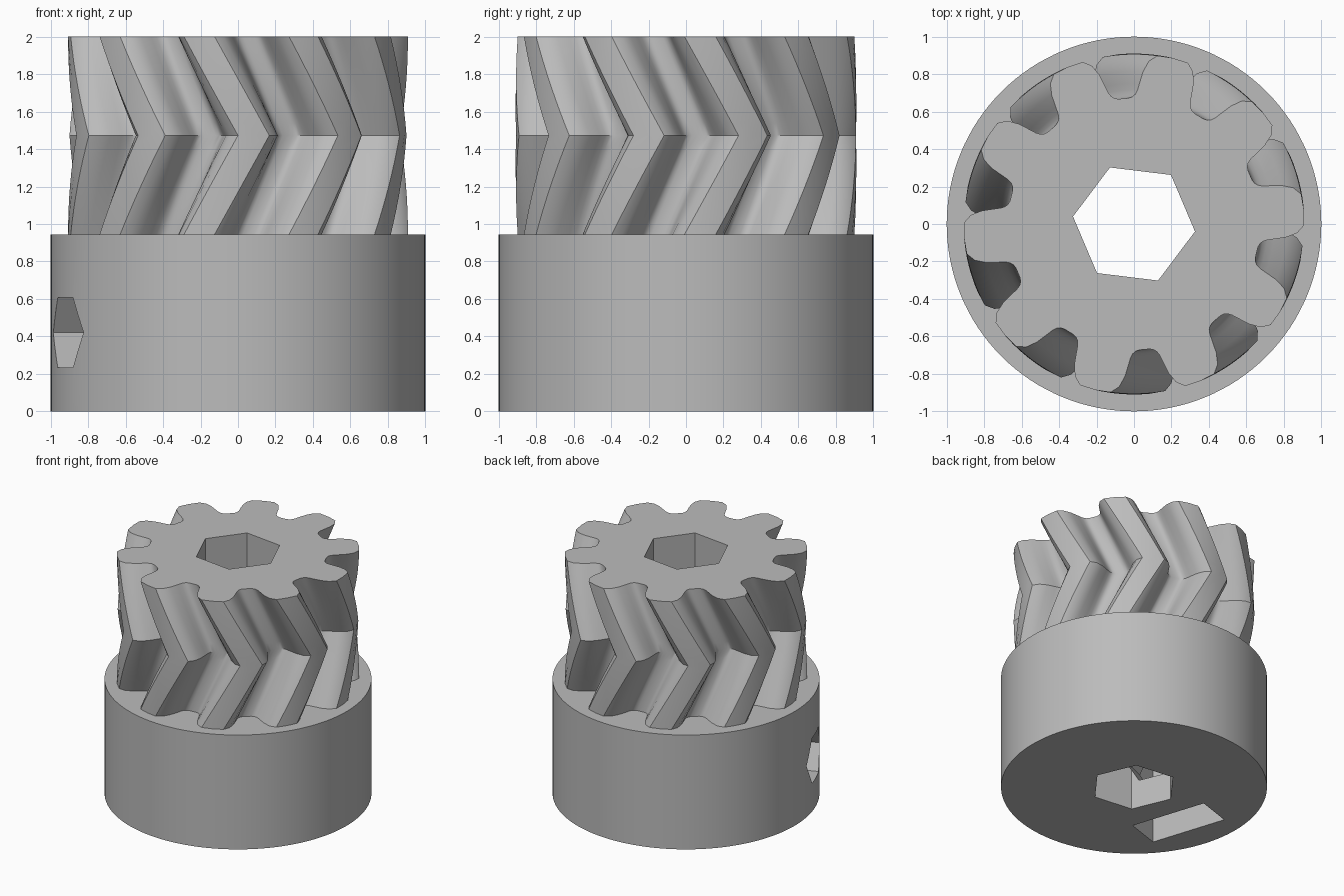
import bpy, bmesh
from math import radians, sin, cos
from mathutils import Matrix, Vector

if "Cube" in bpy.data.objects:
    bpy.data.objects.remove(bpy.data.objects["Cube"])

HUB_TOP, TOP = 0.945, 2.0
TEETH, STEPS = 10, 16
TWIST = radians(18.5)

grey = bpy.data.materials.new("grey plastic")
grey.use_nodes = True
COLOR = (0.5, 0.5, 0.5, 1)
grey.diffuse_color = COLOR
grey.node_tree.nodes["Principled BSDF"].inputs["Base Color"].default_value = COLOR


def add_object(name, bm):
    bmesh.ops.recalc_face_normals(bm, faces=bm.faces)
    mesh = bpy.data.meshes.new(name)
    bm.to_mesh(mesh)
    bm.free()
    obj = bpy.data.objects.new(name, mesh)
    mesh.materials.append(grey)
    bpy.context.collection.objects.link(obj)
    return obj


def loft(name, rings):
    """Skin a stack of equal rings and cap both ends."""
    bm = bmesh.new()
    loops = [[bm.verts.new(p) for p in ring] for ring in rings]
    for a, b in zip(loops, loops[1:]):
        for i in range(len(a)):
            j = (i + 1) % len(a)
            bm.faces.new((a[i], a[j], b[j], b[i]))
    bm.faces.new(loops[0])
    bm.faces.new(loops[-1])
    return add_object(name, bm)


def prism(name, sides, radius, bottom, top, phase=0, matrix=Matrix()):
    angles = [phase + radians(360 * i / sides) for i in range(sides)]
    return loft(name, [[matrix @ Vector((radius * cos(a), radius * sin(a), z))
                        for a in angles] for z in (bottom, top)])


def cut(target, cutters):
    bpy.context.view_layer.objects.active = target
    for cutter in cutters:
        mod = target.modifiers.new("cut", 'BOOLEAN')
        mod.operation, mod.solver, mod.object = 'DIFFERENCE', 'EXACT', cutter
        bpy.ops.object.modifier_apply(modifier=mod.name)


def smooth(obj):
    bpy.ops.object.select_all(action='DESELECT')
    obj.select_set(True)
    bpy.context.view_layer.objects.active = obj
    bpy.ops.object.shade_smooth_by_angle(angle=radians(28))


# Half of one tooth gap: degrees from the gap centre, radius
half = [(0, .672), (2.5, .673), (4.2, .68), (5.4, .693), (6.3, .715),
        (7, .75), (8.2, .815), (10, .872), (12.7, .907)]
pitch = [(-a, r) for a, r in half[:0:-1]] + half + [(18, .91)]
outline = [(radians(94.8 + a + 360 / TEETH * t), r)
           for t in range(TEETH) for a, r in pitch]

# Herringbone gear: twists one way to mid height, then back
rings = []
for s in range(STEPS + 1):
    k = s / STEPS
    turn = TWIST * (1 - abs(2 * k - 1))
    z = HUB_TOP + (TOP - HUB_TOP) * k
    rings.append([(r * cos(a + turn), r * sin(a + turn), z) for a, r in outline])
gear = loft("herringbone_gear", rings)

# Round hub
hub = prism("hub", 128, 1.0, 0, HUB_TOP)

# Cutters: hexagonal shaft bore, side screw hole, nut slot from below
bore = prism("bore_cutter", 6, .328, -.2, 2.2, radians(-7))
side = Matrix.Translation((0, 0, .42)) @ Matrix.Rotation(radians(202), 4, 'Z') \
    @ Matrix.Rotation(radians(90), 4, 'Y')
screw_hole = prism("screw_hole_cutter", 6, .216, .05, 1.3, radians(90), side)

bm = bmesh.new()
bmesh.ops.create_cube(bm, size=1, matrix=Matrix.Rotation(radians(198), 4, 'Z')
                      @ Matrix.Translation((.63, 0, .2675))
                      @ Matrix.Diagonal((.29, .63, .935, 1)))
nut_slot = add_object("nut_slot_cutter", bm)

cut(gear, [bore])
cut(hub, [bore, screw_hole, nut_slot])
for cutter in (bore, screw_hole, nut_slot):
    bpy.data.objects.remove(cutter)
for part in (gear, hub):
    smooth(part)
